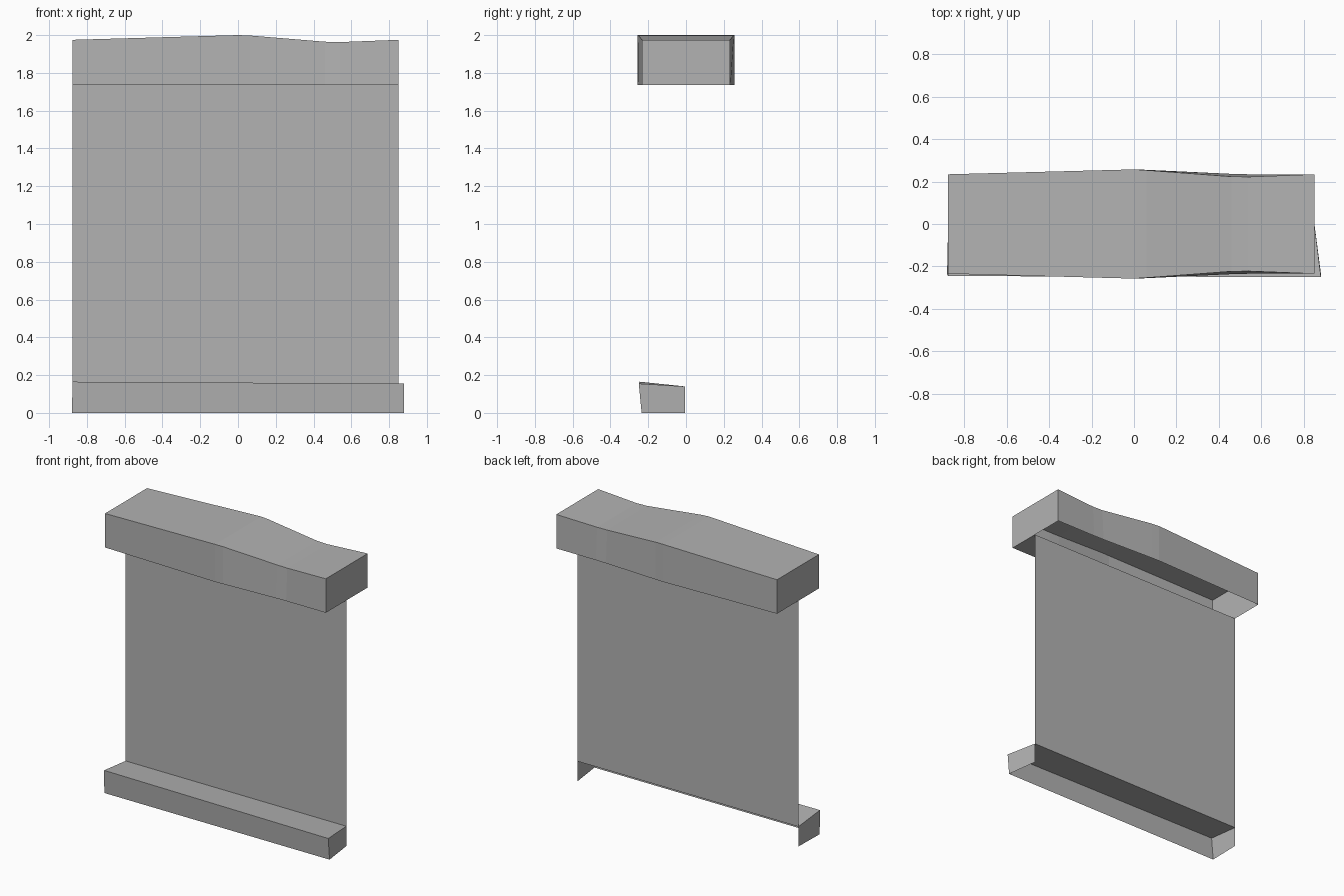
import bpy

cube = bpy.data.objects.get("Cube")
if cube:
    bpy.data.objects.remove(cube, do_unlink=True)

grey = bpy.data.materials.new("stone_grey")
grey.use_nodes = True
grey.diffuse_color = (0.45, 0.45, 0.45, 1)
grey.node_tree.nodes["Principled BSDF"].inputs["Base Color"].default_value = grey.diffuse_color

WALL_Y = -0.005
LINTEL_Z = 1.735
LEDGE_Z = 0.14
LEFT, RIGHT = 0.85, -0.875


def loft(name, sections, strips, ends=True):
    """Skin matching sections running along +x, with optional end faces."""
    n = len(sections[0])
    verts = [p for s in sections for p in s]
    faces = []
    for k in range(len(sections) - 1):
        a, b = k * n, (k + 1) * n
        faces += [(a + i, b + i, b + i + 1, a + i + 1) for i in range(strips)]
    if ends:
        last = (len(sections) - 1) * n
        faces.append(tuple(range(n)))
        faces.append(tuple(reversed(range(last, last + n))))
    mesh = bpy.data.meshes.new(name)
    mesh.from_pydata(verts, [], faces)
    mesh.materials.append(grey)
    obj = bpy.data.objects.new(name, mesh)
    bpy.context.collection.objects.link(obj)
    return obj


# Lintel: worn hollow block with a soffit in front of the wall, open behind it
# x, half depth at the bottom, half depth at the top, top height
wear = [(RIGHT, 0.234, 0.234, 1.975), (0.0, 0.257, 0.257, 2.0),
        (0.06, 0.255, 0.253, 1.998), (0.46, 0.236, 0.223, 1.965),
        (0.54, 0.234, 0.222, 1.963), (LEFT, 0.234, 0.234, 1.975)]
loft("lintel", [[(x, WALL_Y, LINTEL_Z), (x, -low, LINTEL_Z), (x, -high, top),
                 (x, high, top), (x, low, LINTEL_Z)]
                for x, low, high, top in wear], strips=4)

# Thin wall sheet between ledge and lintel
loft("wall_panel", [[(x, WALL_Y, LEDGE_Z), (x, WALL_Y, LINTEL_Z)]
                    for x in (RIGHT, LEFT)], strips=1, ends=False)

# Base ledge: uneven block in front of the wall, open below and behind
# back x, front top x, front bottom x, front top y, front top height
ledge = [(RIGHT, -0.875, -0.88, -0.245, 0.165), (LEFT, 0.88, 0.88, -0.25, 0.155)]
loft("base_ledge", [[(low_x, -0.235, 0), (top_x, y, z),
                     (back_x, WALL_Y, LEDGE_Z), (back_x, WALL_Y, 0)]
                    for back_x, top_x, low_x, y, z in ledge], strips=2)
